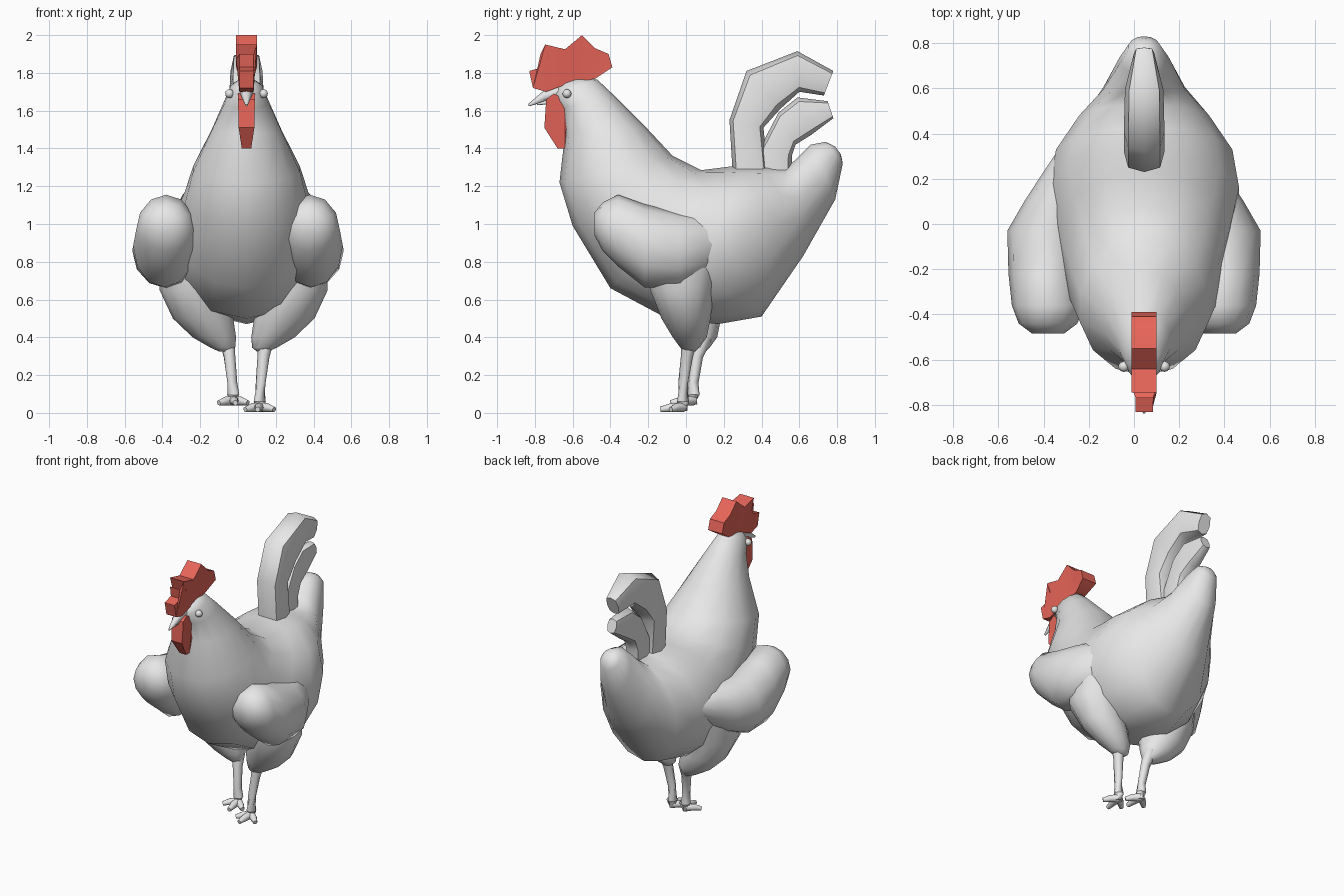
import bpy, bmesh, math
from mathutils import Vector

CX = 0.045  # body, head and tail sit slightly off the wing centre


def material(name, rgb):
    m = bpy.data.materials.new(name)
    m.diffuse_color = (*rgb, 1)
    return m


GREY = material("light_grey", (0.8, 0.8, 0.8))
RED = material("comb_red", (0.8, 0.13, 0.1))


def finish(name, bm, mat, angle=50):
    bmesh.ops.recalc_face_normals(bm, faces=bm.faces)
    me = bpy.data.meshes.new(name)
    bm.to_mesh(me)
    bm.free()
    me.materials.append(mat)
    for p in me.polygons:
        p.use_smooth = True
    me.set_sharp_from_angle(angle=math.radians(angle))
    ob = bpy.data.objects.new(name, me)
    bpy.context.collection.objects.link(ob)
    return ob


def loft(name, rings, n=12, mat=GREY, angle=50, power=1.0):
    """Skin elliptical rings, each (centre, axis u, axis v); power < 1 squares them."""
    def shape(t):
        return math.copysign(abs(t) ** power, t) if abs(t) > 1e-6 else 0
    bm = bmesh.new()
    loops = []
    for c, u, v in rings:
        c, u, v = Vector(c), Vector(u), Vector(v)
        loops.append([bm.verts.new(c + u * shape(math.cos(2 * math.pi * i / n))
                                   + v * shape(math.sin(2 * math.pi * i / n))) for i in range(n)])
    for a, b in zip(loops, loops[1:]):
        for i in range(n):
            j = (i + 1) % n
            bm.faces.new((a[i], a[j], b[j], b[i]))
    bm.faces.new(loops[0])
    bm.faces.new(loops[-1])
    return finish(name, bm, mat, angle)


def profile_loft(name, pairs, n=12, power=1.0):
    """Rings spanning two side-profile points (y, z), with a half width in x."""
    rings = []
    for y1, z1, y2, z2, w in pairs:
        rings.append(((CX, (y1 + y2) / 2, (z1 + z2) / 2),
                      (0, (y2 - y1) / 2, (z2 - z1) / 2), (w, 0, 0)))
    return loft(name, rings, n, power=power)


def tube(name, pts, n=8):
    """Tapered limb through (x, y, z, radius) points."""
    P = [Vector(p[:3]) for p in pts]
    rings = []
    for i, p in enumerate(pts):
        d = P[min(i + 1, len(P) - 1)] - P[max(i - 1, 0)]
        q = d.to_track_quat('Z', 'Y')
        rings.append((P[i], q @ Vector((p[3], 0, 0)), q @ Vector((0, p[3], 0))))
    return loft(name, rings, n)


def slab(name, outline, half, mat):
    """Side outline (y, z) thickened in x by half(y, z)."""
    bm = bmesh.new()
    sides = [[bm.verts.new((CX + s * half(y, z), y, z)) for y, z in outline] for s in (-1, 1)]
    n = len(outline)
    for i in range(n):
        j = (i + 1) % n
        bm.faces.new((sides[0][i], sides[0][j], sides[1][j], sides[1][i]))
    caps = [bm.faces.new(s) for s in sides]
    bmesh.ops.triangulate(bm, faces=caps)
    return finish(name, bm, mat, 30)


# Body from head, down the neck and breast, to the rear hump
profile_loft("body", [
    (-0.67, 1.735, -0.55, 1.775, 0.045),
    (-0.70, 1.68, -0.47, 1.765, 0.085),
    (-0.655, 1.61, -0.38, 1.68, 0.12),
    (-0.64, 1.48, -0.21, 1.51, 0.19),
    (-0.67, 1.22, -0.07, 1.36, 0.29),
    (-0.60, 0.99, 0.08, 1.285, 0.335),
    (-0.40, 0.66, 0.24, 1.305, 0.39),
    (-0.10, 0.50, 0.33, 1.31, 0.43),
    (0.17, 0.47, 0.43, 1.31, 0.40),
    (0.40, 0.51, 0.53, 1.30, 0.295),
    (0.62, 0.83, 0.58, 1.34, 0.185),
    (0.79, 1.13, 0.66, 1.42, 0.11),
    (0.83, 1.32, 0.74, 1.435, 0.07),
    (0.82, 1.37, 0.79, 1.41, 0.03)], n=14)

# Tail feathers
profile_loft("upper_tail_feather", [
    (0.25, 1.22, 0.44, 1.22, 0.09),
    (0.23, 1.55, 0.41, 1.51, 0.09),
    (0.32, 1.81, 0.50, 1.61, 0.09),
    (0.59, 1.915, 0.60, 1.70, 0.085),
    (0.78, 1.81, 0.73, 1.68, 0.045)], n=8, power=0.7)
profile_loft("lower_tail_feather", [
    (0.36, 1.25, 0.56, 1.25, 0.06),
    (0.39, 1.40, 0.56, 1.36, 0.06),
    (0.49, 1.59, 0.58, 1.42, 0.06),
    (0.59, 1.67, 0.66, 1.47, 0.055),
    (0.75, 1.65, 0.78, 1.56, 0.035)], n=8, power=0.7)

# Comb and wattle
slab("comb", [(-0.83, 1.81), (-0.76, 1.83), (-0.77, 1.90), (-0.72, 1.87), (-0.745, 1.95),
              (-0.64, 1.925), (-0.55, 2.0), (-0.48, 1.93), (-0.41, 1.90), (-0.39, 1.83),
              (-0.48, 1.77), (-0.58, 1.75), (-0.66, 1.73), (-0.74, 1.70), (-0.81, 1.72)],
     lambda y, z: 0.055 if y > -0.75 and z > 1.8 else 0.038, RED)
slab("wattle", [(-0.70, 1.69), (-0.74, 1.66), (-0.75, 1.51), (-0.68, 1.40),
                (-0.64, 1.40), (-0.63, 1.56), (-0.64, 1.66)],
     lambda y, z: min(0.045, 0.025 + 0.15 * (z - 1.4)), RED)

# Beak: two pointed halves
tube("upper_beak", [(CX, -0.67, 1.70, 0.035), (CX, -0.75, 1.675, 0.027), (CX, -0.835, 1.628, 0.006)])
tube("lower_beak", [(CX, -0.67, 1.66, 0.022), (CX, -0.79, 1.635, 0.006)])

# Wings, (y, x, z, half width, half height), blending into the flanks at the back
WING = [(-0.485, 0.38, 1.0, 0.07, 0.06), (-0.44, 0.38, 0.985, 0.13, 0.13),
        (-0.36, 0.38, 0.965, 0.16, 0.19), (-0.22, 0.39, 0.885, 0.165, 0.22),
        (-0.03, 0.38, 0.86, 0.18, 0.20), (0.10, 0.335, 0.88, 0.15, 0.17),
        (0.20, 0.30, 0.91, 0.12, 0.13), (0.32, 0.26, 0.95, 0.08, 0.08)]
# Thighs, (z, x, y, half width, half depth)
THIGH = [(0.84, 0.29, 0.0, 0.15, 0.20), (0.65, 0.28, -0.02, 0.165, 0.17),
         (0.50, 0.215, 0.0, 0.16, 0.13), (0.40, 0.155, 0.02, 0.115, 0.09),
         (0.345, 0.11, 0.02, 0.065, 0.05), (0.325, 0.10, 0.02, 0.03, 0.03)]

for side, s in (("left", -1), ("right", 1)):
    loft(side + "_wing", [((s * x, y, z), (0, 0, h), (w, 0, 0)) for y, x, z, w, h in WING])
    # The left leg stands a little further back and higher
    back, up = (0.055, 0.035) if s < 0 else (0, 0)
    loft(side + "_thigh", [((0.03 + s * x, y + back, z), (0, d, 0), (w, 0, 0))
                           for z, x, y, w, d in THIGH])
    # Shank and toes
    fx, fy, fz = CX + s * 0.07, -0.015 + back, 0.03 + up
    tube(side + "_shank", [(CX + s * 0.105, 0.02 + back * 1.4, 0.40, 0.045),
                           (CX + s * 0.09, 0.005 + back, 0.30, 0.032),
                           (CX + s * 0.075, fy, 0.16, 0.026),
                           (fx, fy, fz + 0.03, 0.032), (fx, fy, fz - 0.02, 0.022)])
    for name, dx, dy in (("inner", -0.07, -0.06), ("middle", -0.01, -0.11), ("outer", 0.07, -0.06)):
        tube(f"{side}_{name}_toe", [(fx, fy, fz, 0.026),
                                    (fx + s * dx * 0.6, fy + dy * 0.6, fz - 0.002, 0.023),
                                    (fx + s * dx * 1.1, fy + dy * 1.1, fz - 0.012, 0.014)])
    # Eye
    bm = bmesh.new()
    bmesh.ops.create_icosphere(bm, subdivisions=2, radius=0.024)
    eye = finish(side + "_eye", bm, GREY)
    eye.location = (CX + s * 0.09, -0.63, 1.69)
